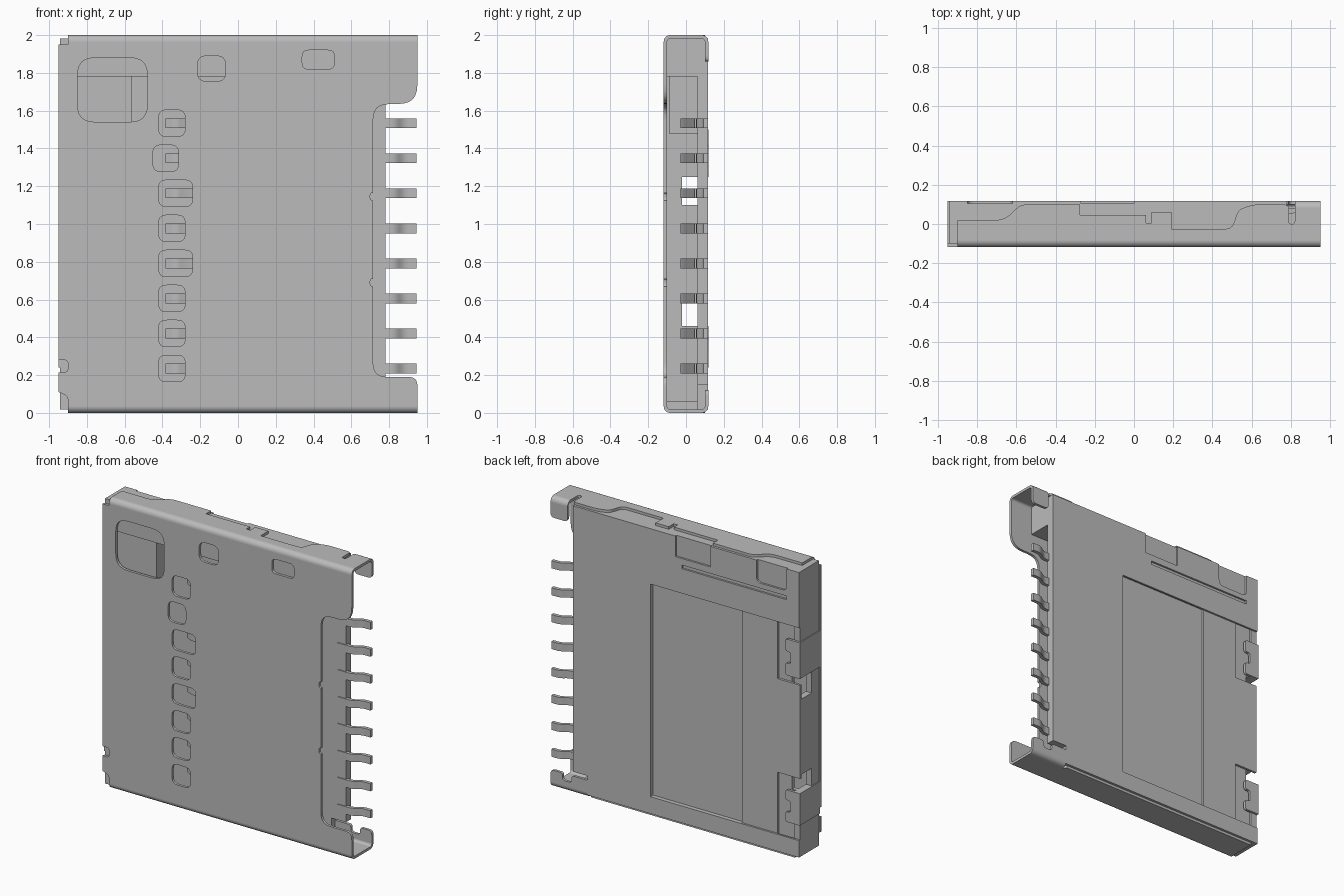
import bpy, bmesh, math
from mathutils import Vector

cube = bpy.data.objects.get("Cube")
if cube:
    bpy.data.objects.remove(cube, do_unlink=True)

grey = bpy.data.materials.new("plain grey")
grey.use_nodes = True
GREY = (0.5, 0.5, 0.5, 1)
grey.diffuse_color = GREY
grey.node_tree.nodes["Principled BSDF"].inputs["Base Color"].default_value = GREY
parts = []


def fillet(points, steps=6):
    """Round each (u, v, radius) corner; corners without a radius stay sharp."""
    out = []
    for i, p in enumerate(points):
        c = Vector(p[:2])
        r = p[2] if len(p) > 2 else 0
        if not r:
            out.append(c)
            continue
        a = Vector(points[i - 1][:2]) - c
        b = Vector(points[(i + 1) % len(points)][:2]) - c
        a, b = c + a.normalized() * r, c + b.normalized() * r
        for k in range(steps + 1):
            t = k / steps
            quad = a * (1 - t) ** 2 + c * 2 * t * (1 - t) + b * t * t
            chord_bulge = 0.17 * 4 * t * (1 - t) / 2
            out.append(quad.lerp(c, chord_bulge))
    return out


def rect(u0, u1, v0, v1, r=0):
    return [(u0, v0, r), (u1, v0, r), (u1, v1, r), (u0, v1, r)]


def sheet(name, axis, lo, hi, *loops):
    """Extrude an outline, with optional holes, from lo to hi along an axis."""
    curve = bpy.data.curves.new(name, "CURVE")
    curve.dimensions = "2D"
    curve.fill_mode = "BOTH"
    curve.extrude = (hi - lo) / 2
    for loop in loops:
        pts = fillet(loop)
        spline = curve.splines.new("POLY")
        spline.points.add(len(pts) - 1)
        for sp, p in zip(spline.points, pts):
            sp.co = (p.x, p.y, 0, 1)
        spline.use_cyclic_u = True
    temp = bpy.data.objects.new(name + "_outline", curve)
    mesh = bpy.data.meshes.new_from_object(temp)
    bpy.data.objects.remove(temp)
    bpy.data.curves.remove(curve)
    mid = (lo + hi) / 2
    bm = bmesh.new()
    bm.from_mesh(mesh)
    for vert in bm.verts:
        u, v, w = vert.co.x, vert.co.y, vert.co.z + mid
        vert.co = {"x": (w, u, v), "y": (u, w, v), "z": (u, v, w)}[axis]
    bmesh.ops.remove_doubles(bm, verts=bm.verts, dist=0.0001)
    bmesh.ops.recalc_face_normals(bm, faces=bm.faces)
    bm.to_mesh(mesh)
    bm.free()
    mesh.name = name
    mesh.materials.clear()
    mesh.materials.append(grey)
    obj = bpy.data.objects.new(name, mesh)
    bpy.context.collection.objects.link(obj)
    parts.append(obj)
    return obj


def box(name, x0, x1, y0, y1, z0, z1):
    return sheet(name, "y", y0, y1, rect(x0, x1, z0, z1))


HALF, BEND, GAUGE = 0.118, 0.035, 0.018
FLAT = HALF - BEND


def bend(name, sy, sz, x0, x1):
    """Quarter-round sheet metal corner along x."""
    def arc(r):
        return [(sy * (FLAT + r * math.cos(a)), 1 + sz * (1 - BEND + r * math.sin(a)))
                for a in (math.pi / 2 * k / 8 for k in range(9))]
    sheet(name, "x", x0, x1, arc(BEND) + arc(BEND - GAUGE)[::-1])


def strip(name, path, z, width, thick):
    """Bent spring strip following an x, y path."""
    half = thick / 2
    upper = [(x, y + half, r) for x, y, r in path]
    lower = [(x, y - half, r) for x, y, r in reversed(path)]
    sheet(name, "z", z - width / 2, z + width / 2, upper + lower)


# Front cover with its inspection holes
rows = [0.235 + 0.1855 * i for i in range(8)]
holes = [rect(-0.85, -0.48, 1.54, 1.88, 0.1),
         rect(-0.215, -0.065, 1.755, 1.89, 0.055),
         rect(0.34, 0.51, 1.82, 1.92, 0.035)]
for i, z in enumerate(rows):
    x0, x1 = (-0.45, -0.315) if i == 6 else (-0.42, -0.24 if i in (3, 5) else -0.28)
    holes.append(rect(x0, x1, z - 0.07, z + 0.07, 0.045))
outline = [(-0.9, BEND), (0.95, BEND), (0.95, 0.19, 0.05), (0.715, 0.19, 0.08)]
for z in (0.69, 1.145):
    outline += [(0.715, z - 0.02), (0.7, z - 0.02, 0.014), (0.7, z + 0.02, 0.014), (0.715, z + 0.02)]
outline += [(0.715, 1.635, 0.09), (0.95, 1.635, 0.11), (0.95, 2 - BEND), (-0.9, 2 - BEND),
            (-0.9, 1.95), (-0.95, 1.95), (-0.95, 0.28), (-0.9, 0.28, 0.025),
            (-0.9, 0.215, 0.025), (-0.95, 0.215), (-0.95, 0.11), (-0.9, 0.09, 0.03)]
sheet("front_cover", "y", -HALF, -HALF + GAUGE, outline, *holes)

# Cover sides folded over the top and bottom
for name, sz in (("top", 1), ("bottom", -1)):
    bend(name + "_front_bend", -1, sz, -0.9, 0.95)
top_edge = [(-0.9, -FLAT), (0.95, -FLAT), (0.95, FLAT), (0.82, FLAT), (0.82, 0, 0.015),
            (0.79, 0, 0.015), (0.79, 0.09), (0.77, 0.1), (0.6, 0.1, 0.05), (0.53, 0.07, 0.03),
            (0.5, -0.025, 0.04), (0.19, -0.025), (0.19, 0.06), (0.09, 0.06), (0.09, 0.005),
            (0.06, 0.005), (0.06, 0.045), (-0.275, 0.045), (-0.275, 0.1), (-0.58, 0.1, 0.04),
            (-0.66, 0.02, 0.05), (-0.9, 0.02)]
sheet("top_side", "z", 2 - GAUGE, 2, top_edge)
sheet("bottom_side", "z", 0, GAUGE,
      [(-0.9, -FLAT), (0.95, -FLAT), (0.95, FLAT), (0.67, FLAT), (0.65, 0.1), (-0.9, 0.1)])

# Mounting flanges folded onto the back
bend("top_back_bend", 1, 1, 0.82, 0.95)
bend("bottom_back_bend", 1, -1, 0.67, 0.95)
sheet("top_flange", "y", HALF - GAUGE, HALF,
      [(0.82, 2 - BEND), (0.82, 1.86, 0.03), (0.95, 1.86, 0.03), (0.95, 2 - BEND)])
sheet("bottom_flange", "y", HALF - GAUGE, HALF,
      [(0.67, BEND), (0.95, BEND), (0.95, 0.12, 0.03), (0.86, 0.12, 0.02), (0.86, 0.07, 0.025),
       (0.79, 0.07, 0.025), (0.79, 0.12, 0.02), (0.67, 0.12)])

# Housing floor, layered so the back shows its recesses
END, MOUTH = -0.943, 0.78
LOW, HIGH = GAUGE, 2 - GAUGE
windows = ((0.46, 0.58), (1.1, 1.25))
pockets = ((0.114, 0.555), (1.2, 1.63))


def floor_outline(cuts):
    """Floor outline with notches (depth, z0, z1) along its closed end."""
    pts = [(0.67, LOW), (0.67, 0.15), (MOUTH, 0.15), (MOUTH, HIGH), (END, HIGH)]
    for x, z0, z1 in reversed(cuts):
        pts += [(END, z1), (x, z1), (x, z0), (END, z0)]
    return pts + [(END, LOW)]


sheet("housing_floor", "y", 0.06, 0.088, floor_outline([(-0.87, a, b) for a, b in windows]))
sheet("housing_back", "y", 0.088, 0.104,
      floor_outline([(-0.77, a, b) for a, b in pockets]),
      rect(-0.5, 0.19, 0.135, 1.61))
sheet("housing_rim", "y", 0.104, 0.117,
      [(0.67, LOW), (0.67, 0.15), (MOUTH, 0.15), (MOUTH, HIGH),
       (0, HIGH), (0, 1.84), (-0.27, 1.84), (-0.27, HIGH),
       (-0.62, HIGH), (-0.62, 1.83, 0.04), (-0.85, 1.83, 0.04), (-0.85, HIGH),
       (END, HIGH), (END, 1.6), (0.19, 1.6), (0.19, 0.135), (END, 0.135), (END, LOW)],
      rect(-0.85, -0.05, 1.77, 1.795))

# Housing walls around the card slot
INNER = -HALF + GAUGE
box("upper_wall", -0.9, MOUTH, INNER, 0.06, 1.78, HIGH)
box("lower_wall", -0.9, MOUTH, INNER, 0.06, LOW, 0.06)
box("slider", -0.9, -0.56, INNER + 0.01, 0.06, 1.48, 1.78)
end_wall = [(INNER, LOW), (INNER, HIGH), (0.104, HIGH)]
for z0, z1 in reversed(windows):
    end_wall += [(0.104, z1), (-0.02, z1), (-0.02, z0), (0.104, z0)]
sheet("end_wall", "x", END, -0.9, end_wall + [(0.104, LOW)])

# Latch clips wrapped around the closed end
for i, (z0, z1) in enumerate(((0.24, 0.46), (1.25, 1.5))):
    mid = (z0 + z1) / 2
    sheet(f"clip_{i + 1}", "y", 0.1, HALF,
          [(-0.95, z0), (-0.84, z0, 0.02), (-0.84, mid - 0.04, 0.02), (-0.88, mid - 0.04, 0.02),
           (-0.88, mid + 0.04, 0.02), (-0.84, mid + 0.04, 0.02), (-0.84, z1, 0.02), (-0.95, z1)])
    box(f"clip_strap_{i + 1}", -0.95, END, INNER, HALF, z0, z1)

# Contacts: solder tails outside and springs inside
for i, z in enumerate(rows):
    strip(f"solder_tail_{i + 1}", [(0.72, 0.066, 0), (0.83, 0.066, 0.03), (0.88, 0.105, 0.03),
                                   (0.945, 0.105, 0)], z, 0.052, 0.024)
    strip(f"spring_{i + 1}", [(0.2, 0.055, 0), (-0.27, -0.005, 0.04), (-0.33, -0.025, 0.03),
                              (-0.385, 0.005, 0)], z, 0.052, 0.018)

# Smooth the bends, keep cut edges crisp
bpy.ops.object.select_all(action="DESELECT")
for obj in parts:
    obj.select_set(True)
bpy.context.view_layer.objects.active = parts[0]
bpy.ops.object.shade_smooth_by_angle(angle=math.radians(30))
